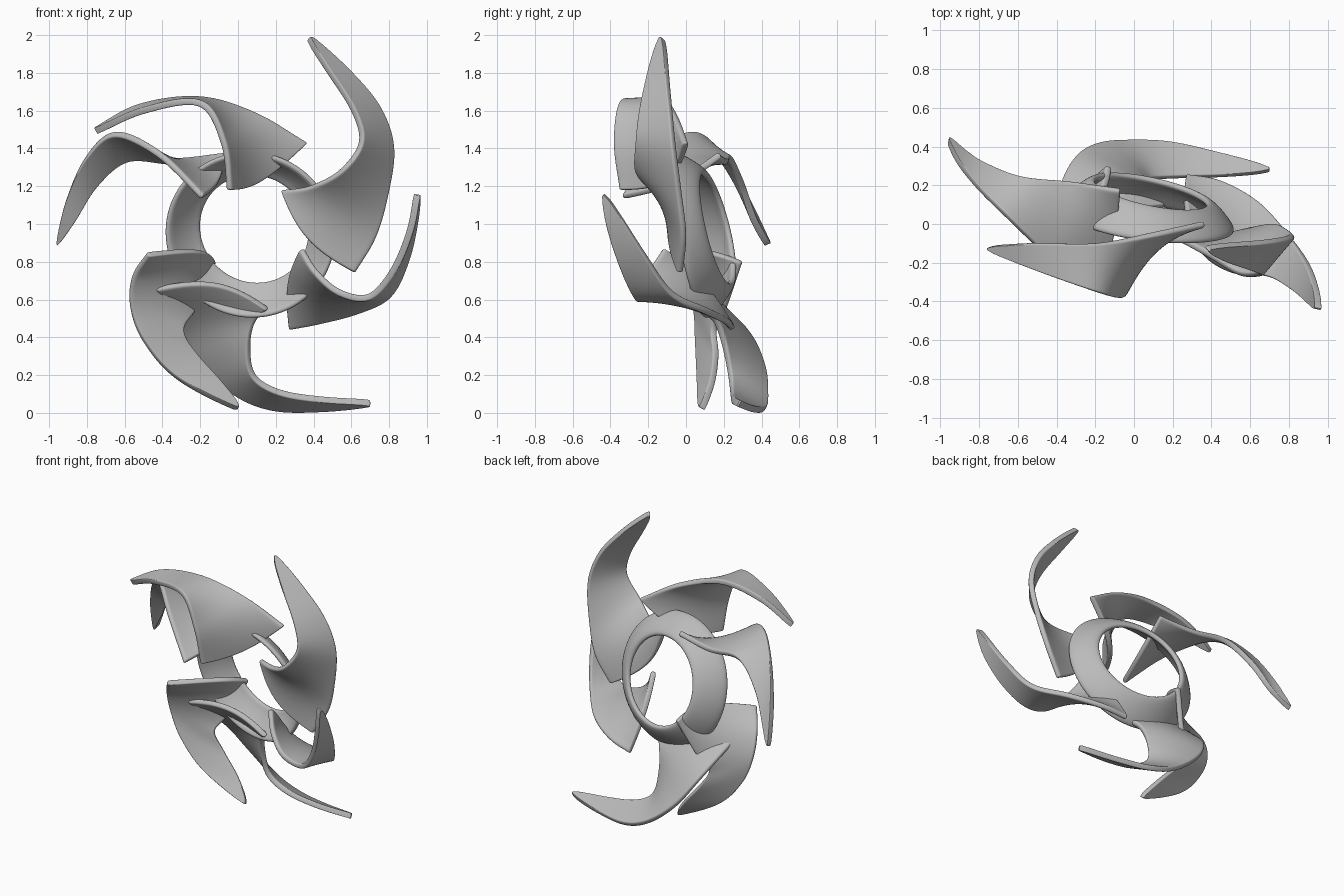
import bpy
import bmesh
from math import cos, sin, exp, pi
from mathutils import Vector

if "Cube" in bpy.data.objects:
    bpy.data.objects.remove(bpy.data.objects["Cube"])

grey = bpy.data.materials.new("satin_grey")
grey.use_nodes = True
grey.diffuse_color = (0.5, 0.5, 0.5, 1)
grey.node_tree.nodes["Principled BSDF"].inputs["Base Color"].default_value = grey.diffuse_color


def spline(points, t):
    """Smooth point at t (0 to 1) on a path running through the given points."""
    p = [Vector(q) for q in points]
    p = [2 * p[0] - p[1]] + p + [2 * p[-1] - p[-2]]
    f = t * (len(points) - 1)
    i = min(int(f), len(points) - 2)
    f -= i
    a, b, c, d = p[i:i + 4]
    return b + (c - a) * f / 2 + (a - 2.5 * b + 2 * c - d / 2) * f ** 2 + (1.5 * (b - c) + (d - a) / 2) * f ** 3


def ease(i, count):
    """Spacing from 0 to 1 that crowds both ends, to keep corners in place."""
    return 0.3 * i / count + 0.7 * (0.5 - 0.5 * cos(pi * i / count))


def sheet(name, rows, closed=False, thickness=0.036):
    """Skin a grid of points, thicken it and round its rims."""
    bm = bmesh.new()
    grid = [[bm.verts.new(co) for co in row] for row in rows]
    pairs = list(zip(grid, grid[1:])) + ([(grid[-1], grid[0])] if closed else [])
    for one, two in pairs:
        for k in range(len(one) - 1):
            bm.faces.new((one[k], one[k + 1], two[k + 1], two[k]))
    bmesh.ops.recalc_face_normals(bm, faces=bm.faces)
    mesh = bpy.data.meshes.new(name)
    bm.to_mesh(mesh)
    bm.free()
    mesh.materials.append(grey)
    mesh.shade_smooth()
    ob = bpy.data.objects.new(name, mesh)
    bpy.context.collection.objects.link(ob)
    solid = ob.modifiers.new("Thickness", "SOLIDIFY")
    solid.thickness = thickness
    solid.offset = 0
    rounding = ob.modifiers.new("Rounding", "SUBSURF")
    rounding.levels = rounding.render_levels = 2
    return ob


def blade(name, tip, outer, inner, root_bulge, steps=32, across=9):
    """Curved blade between two edges that meet at the tip; its root bulges into the hub."""
    bulge = Vector(root_bulge)
    rows = []
    for i in range(steps + 1):
        t = max(0.006, ease(i, steps))
        a, b = spline([tip] + outer, t), spline([tip] + inner, t)
        middle, half = (a + b) / 2, (b - a) / 2 * (1 + 1.3 * exp(-18 * t))
        row = []
        for j in range(across + 1):
            s = ease(j, across)
            row.append(middle + half * (2 * s - 1) + bulge * sin(pi * s) * t ** 6)
        rows.append(row)
    return sheet(name, rows)


# Flared hub ring, tilted on its own axis, its front rim flatter towards one side
axis = Vector((0.213, 0.948, 0.237)).normalized()
side = Vector((0.977, -0.207, -0.052)).normalized()
up = side.cross(axis)
center = Vector((0.05, 0, 0.935))
profile = [(0.295, 0.17), (0.33, 0.145), (0.37, 0.1), (0.41, 0.045), (0.44, -0.01)]
rows = []
for i in range(48):
    angle = 2 * pi * i / 48
    spoke = side * cos(angle) + up * sin(angle)
    flat = ((1 + cos(angle - pi / 9)) / 2) ** 2
    rows.append([center + spoke * (r + 0.02 * flat * k / 4) + axis * (h + 0.07 * flat * k / 4)
                 for k, (r, h) in enumerate(profile)])
sheet("hub_ring", rows, closed=True)

# Six swept blades, each from its tip to its root
blade("top_blade", (0.375, -0.125, 1.99),
      [(0.6, -0.1, 1.79), (0.75, -0.08, 1.61), (0.82, -0.06, 1.4),
       (0.79, -0.03, 1.15), (0.73, -0.01, 0.93), (0.62, -0.03, 0.74)],
      [(0.48, -0.19, 1.81), (0.61, -0.24, 1.6), (0.65, -0.26, 1.43),
       (0.54, -0.26, 1.28), (0.38, -0.16, 1.2), (0.23, -0.07, 1.18)],
      (-0.06, -0.03, -0.04))

blade("upper_right_blade", (-0.76, -0.125, 1.49),
      [(-0.52, -0.1, 1.62), (-0.2, -0.1, 1.66), (0.1, -0.05, 1.58), (0.37, 0, 1.43)],
      [(-0.5, -0.24, 1.6), (-0.2, -0.35, 1.64), (-0.08, -0.38, 1.43), (-0.05, -0.35, 1.18)],
      (-0.04, 0.07, -0.08))

blade("right_blade", (-0.96, 0.435, 0.89),
      [(-0.9, 0.31, 1.15), (-0.8, 0.18, 1.36), (-0.65, 0.03, 1.48),
       (-0.42, -0.19, 1.37), (-0.19, -0.34, 1.14)],
      [(-0.86, 0.36, 1.02), (-0.75, 0.3, 1.2), (-0.58, 0.24, 1.34),
       (-0.33, 0.22, 1.33), (-0.07, 0.18, 1.37)],
      (0.03, 0.04, -0.03))

blade("lower_right_blade", (0, 0.08, 0.02),
      [(-0.33, 0.07, 0.19), (-0.5, 0.06, 0.38), (-0.57, 0.05, 0.56),
       (-0.56, -0.01, 0.72), (-0.48, -0.12, 0.84)],
      [(-0.1, 0.14, 0.17), (-0.22, 0.16, 0.31), (-0.29, 0.15, 0.44),
       (-0.22, 0.21, 0.56), (-0.13, 0.3, 0.8)],
      (0.1, 0, 0.04))

blade("bottom_blade", (0.71, 0.28, 0.05),
      [(0.45, 0.36, 0.02), (0.2, 0.42, 0.02), (0, 0.43, 0.09),
       (-0.2, 0.41, 0.25), (-0.33, 0.31, 0.44), (-0.44, 0.05, 0.66)],
      [(0.45, 0.25, 0.07), (0.22, 0.24, 0.11), (0.08, 0.23, 0.2),
       (0.06, 0.2, 0.36), (0.09, 0.16, 0.48), (0.16, 0.09, 0.55)],
      (0.03, 0, 0.08))

blade("left_blade", (0.95, -0.44, 1.16),
      [(0.94, -0.34, 1.03), (0.9, -0.21, 0.83), (0.81, -0.07, 0.63),
       (0.65, 0.11, 0.54), (0.45, 0.22, 0.48), (0.27, 0.25, 0.44)],
      [(0.91, -0.41, 0.96), (0.82, -0.34, 0.75), (0.69, -0.27, 0.61),
       (0.53, -0.26, 0.64), (0.41, -0.2, 0.75), (0.34, -0.12, 0.87)],
      (-0.04, 0.02, 0.03))
